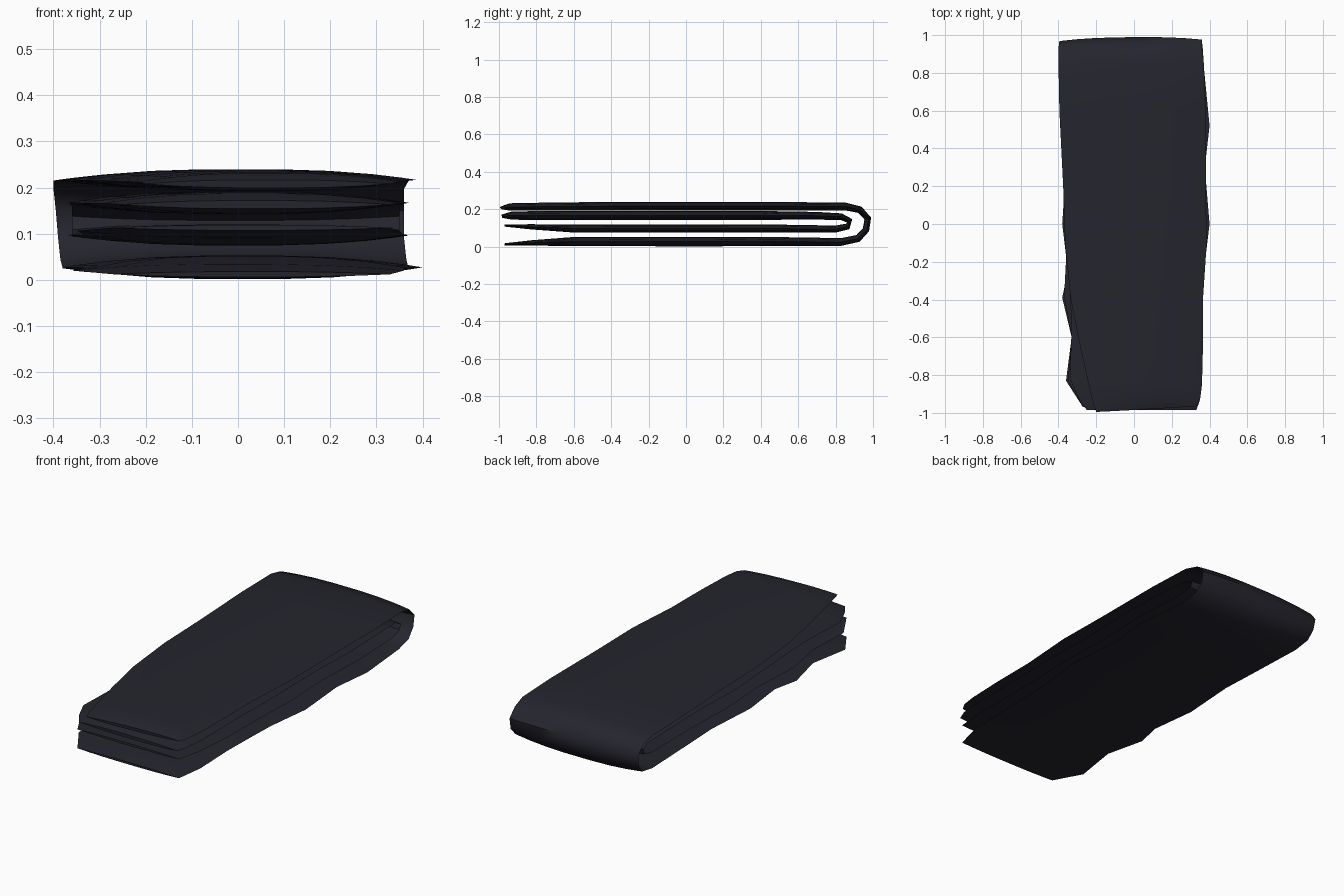
import bpy, bmesh, math
from mathutils import Vector

cloth = bpy.data.materials.new("dark navy cloth")
cloth.diffuse_color = (0.018, 0.018, 0.027, 1)

# fractions across the width for the flattened-tube cross-section
SPAN = [-1, -0.92, -0.75, -0.5, -0.2, 0.2, 0.5, 0.75, 0.92, 1]


def flat_tube(name, stations):
    """Loft a flattened tube; station = (y, z, x_left, x_right, thickness, front skew)."""
    bm = bmesh.new()
    rings = []
    for i, (y, z, xl, xr, th, skew) in enumerate(stations):
        a = stations[max(i - 1, 0)]
        b = stations[min(i + 1, len(stations) - 1)]
        tan = Vector((0, b[0] - a[0], b[1] - a[1])).normalized()
        nrm = Vector((0, -tan.z, tan.y))

        def point(t, side):
            h = th / 2 * (1 - abs(t) ** 2.6)
            p = Vector(((xl + xr) / 2 + t * (xr - xl) / 2, y + skew * t, z))
            return bm.verts.new(p + nrm * h * side)
        rings.append([point(t, 1) for t in SPAN] +
                     [point(t, -1) for t in reversed(SPAN[1:-1])])
    n = len(rings[0])
    for r, s in zip(rings, rings[1:]):
        for j in range(n):
            bm.faces.new((r[j], r[(j + 1) % n], s[(j + 1) % n], s[j]))
    bm.faces.new(rings[0])
    bm.faces.new(rings[-1])
    bmesh.ops.recalc_face_normals(bm, faces=bm.faces)
    me = bpy.data.meshes.new(name)
    bm.to_mesh(me)
    bm.free()
    me.materials.append(cloth)
    ob = bpy.data.objects.new(name, me)
    bpy.context.collection.objects.link(ob)
    bpy.context.view_layer.objects.active = ob
    ob.select_set(True)
    bpy.ops.object.shade_smooth_by_angle(angle=math.radians(50))
    ob.select_set(False)


# outer leg: bottom layer, round the back fold, then the top layer
flat_tube("outer_leg", [
    (-0.97, 0.012, -0.27, 0.33, 0.012, 0), (-0.83, 0.020, -0.36, 0.36, 0.028, 0),
    (-0.60, 0.027, -0.33, 0.36, 0.050, 0), (-0.39, 0.027, -0.38, 0.365, 0.050, 0),
    (-0.25, 0.027, -0.35, 0.37, 0.050, 0), (0.00, 0.027, -0.38, 0.40, 0.052, 0),
    (0.30, 0.027, -0.36, 0.375, 0.050, 0), (0.52, 0.027, -0.37, 0.40, 0.048, 0),
    (0.83, 0.025, -0.38, 0.37, 0.042, 0), (0.92, 0.044, -0.385, 0.365, 0.040, 0),
    (0.962, 0.09, -0.39, 0.36, 0.036, 0.004), (0.972, 0.15, -0.395, 0.36, 0.036, 0.004),
    (0.93, 0.197, -0.40, 0.36, 0.038, 0), (0.85, 0.215, -0.40, 0.37, 0.042, 0),
    (0.60, 0.216, -0.395, 0.38, 0.044, 0), (0.20, 0.217, -0.375, 0.38, 0.046, 0),
    (-0.10, 0.217, -0.365, 0.385, 0.046, 0), (-0.40, 0.216, -0.335, 0.365, 0.046, 0),
    (-0.65, 0.215, -0.285, 0.365, 0.044, 0), (-0.85, 0.213, -0.24, 0.36, 0.042, 0),
    (-0.94, 0.212, -0.215, 0.35, 0.040, 0.012), (-0.98, 0.208, -0.20, 0.33, 0.018, 0.015)])

# inner leg: second layer, round the smaller fold, then the third layer
flat_tube("inner_leg", [
    (-0.97, 0.113, -0.27, 0.33, 0.012, 0), (-0.83, 0.106, -0.35, 0.35, 0.028, 0),
    (-0.60, 0.097, -0.33, 0.36, 0.044, 0), (-0.38, 0.097, -0.37, 0.36, 0.046, 0),
    (-0.10, 0.097, -0.355, 0.37, 0.046, 0), (0.20, 0.097, -0.37, 0.36, 0.046, 0),
    (0.50, 0.096, -0.36, 0.37, 0.044, 0), (0.80, 0.094, -0.36, 0.355, 0.038, 0),
    (0.865, 0.108, -0.36, 0.35, 0.034, 0), (0.875, 0.138, -0.36, 0.35, 0.034, 0),
    (0.83, 0.160, -0.36, 0.35, 0.036, 0), (0.70, 0.165, -0.365, 0.36, 0.042, 0),
    (0.40, 0.167, -0.36, 0.37, 0.048, 0), (0.10, 0.167, -0.37, 0.36, 0.050, 0),
    (-0.25, 0.167, -0.345, 0.365, 0.050, 0), (-0.55, 0.167, -0.33, 0.36, 0.050, 0),
    (-0.82, 0.166, -0.34, 0.36, 0.048, 0), (-0.93, 0.166, -0.29, 0.35, 0.044, 0),
    (-0.985, 0.163, -0.25, 0.33, 0.018, 0)])
